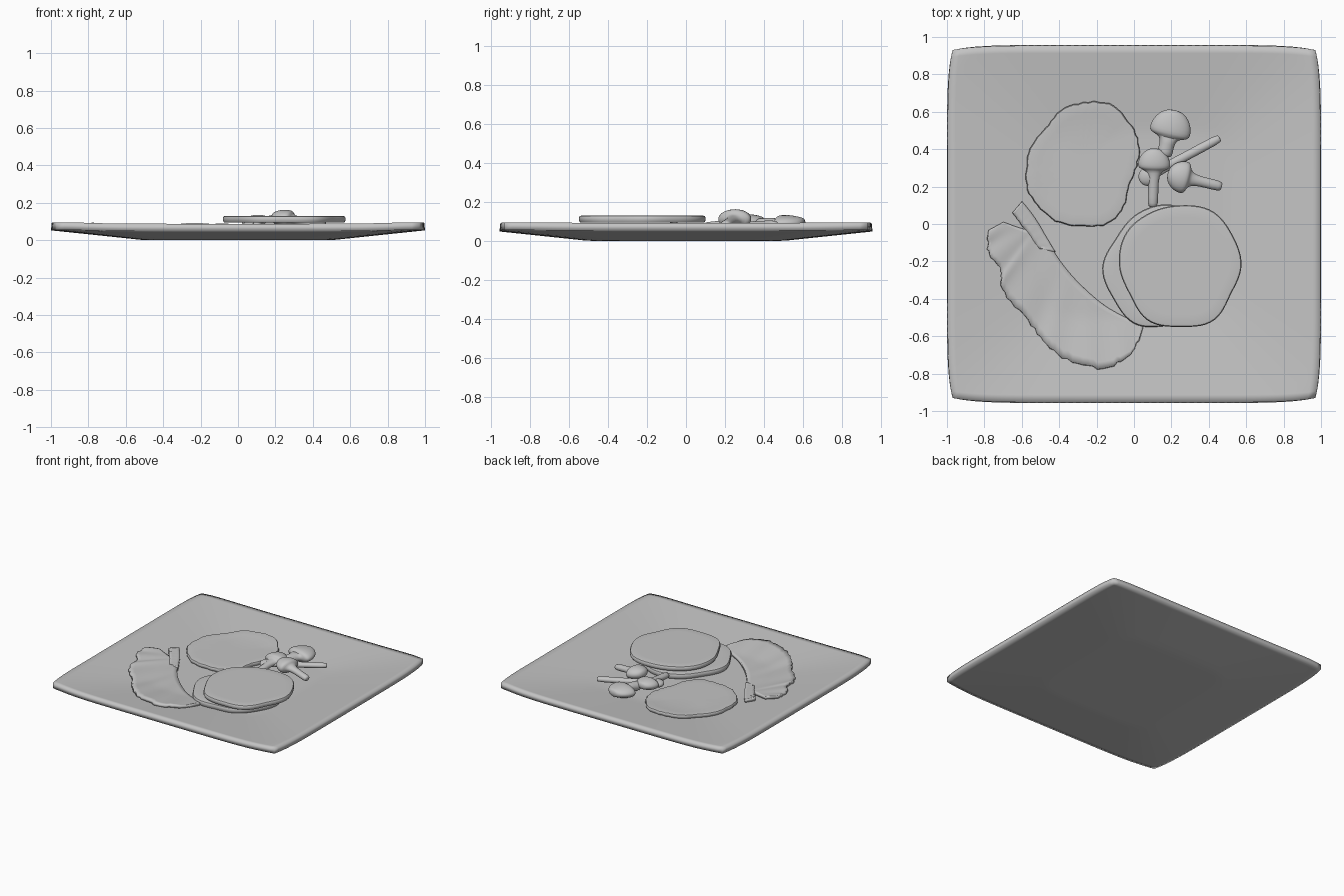
import bpy, bmesh, math, random
from mathutils import Vector

random.seed(4)
cube = bpy.data.objects.get("Cube")
if cube:
    bpy.data.objects.remove(cube, do_unlink=True)

grey = bpy.data.materials.new("plain grey")
grey.use_nodes = True
shade = (0.55, 0.55, 0.55, 1)
grey.diffuse_color = shade
grey.node_tree.nodes["Principled BSDF"].inputs["Base Color"].default_value = shade

PLATE_THICKNESS = 0.04


def plate_bottom(x, y):
    """Underside height: a flat middle with a sloping rim."""
    distance = (abs(x) ** 6 + abs(y) ** 6) ** (1 / 6)
    return min(0.055, 0.105 * max(0, distance - 0.5))


def plate_top(x, y):
    return plate_bottom(x, y) + PLATE_THICKNESS


def finish(name, bm, angle=40):
    bmesh.ops.recalc_face_normals(bm, faces=bm.faces)
    mesh = bpy.data.meshes.new(name)
    bm.to_mesh(mesh)
    bm.free()
    mesh.materials.append(grey)
    obj = bpy.data.objects.new(name, mesh)
    bpy.context.collection.objects.link(obj)
    bpy.ops.object.select_all(action='DESELECT')
    obj.select_set(True)
    bpy.context.view_layer.objects.active = obj
    bpy.ops.object.shade_smooth_by_angle(angle=math.radians(angle))
    return obj


def skin(bm, rows, closed):
    """Join neighbouring rows of vertices with quads."""
    for lower, upper in zip(rows, rows[1:]):
        count = len(lower)
        for i in range(count if closed else count - 1):
            j = (i + 1) % count
            bm.faces.new((lower[i], lower[j], upper[j], upper[i]))


def spline(points, t, closed=False):
    """Smooth curve through points, t running from zero to one."""
    n = len(points)
    s = t * (n if closed else n - 1)
    i = int(s) if closed else min(int(s), n - 2)
    f = s - i

    def pick(k):
        return Vector(points[k % n if closed else max(0, min(n - 1, k))])

    a, b, c, d = (pick(i + k) for k in (-1, 0, 1, 2))
    return (b * 2 + (c - a) * f + (a * 2 - b * 5 + c * 4 - d) * f ** 2
            + (b * 3 - a - c * 3 + d) * f ** 3) / 2


def disc(name, centre, radii, height, ground, ragged=0.0, steps=80):
    """Uneven round slab with softened rims; ground gives its base height."""
    bm = bmesh.new()
    outline = []
    for i in range(steps):
        turn = i / steps
        radius = spline([(r, 0) for r in radii], turn, True).x
        radius += random.uniform(-ragged, ragged)
        angle = turn * math.tau
        outline.append(Vector((math.cos(angle), math.sin(angle))) * radius)
    profile = [(0.1, 0), (0.5, 0), (0.98, 0), (1, 0.3), (1, 0.7), (0.985, 0.93),
               (0.95, 1), (0.8, 1), (0.5, 1), (0.1, 1)]
    rows = []
    for scale, level in profile:
        row = []
        for p in outline:
            x, y = centre[0] + p.x * scale, centre[1] + p.y * scale
            row.append(bm.verts.new((x, y, ground(x, y) + level * height)))
        rows.append(row)
    skin(bm, rows, True)
    bm.faces.new(rows[0])
    bm.faces.new(rows[-1])
    return finish(name, bm)


def strip(name, inner, outer, height, ragged, steps=60, across=10):
    """Thin slice laid on the plate between two edge curves."""
    bm = bmesh.new()
    rows = []
    for i in range(steps + 1):
        t = i / steps
        a, b = spline(inner, t), spline(outer, t)
        b += (b - a).normalized() * random.uniform(-ragged, ragged)
        row = []
        for j in range(across + 1):
            f = j / across
            p = a.lerp(b, f)
            ripple = 0.003 * f * math.sin(t * 45)
            row.append(bm.verts.new((p.x, p.y, plate_top(p.x, p.y) + ripple)))
        rows.append(row)
    skin(bm, rows, False)
    obj = finish(name, bm)
    if obj.data.polygons[0].normal.z < 0:
        obj.data.flip_normals()
    mod = obj.modifiers.new("thickness", 'SOLIDIFY')
    mod.thickness = height
    mod.offset = 1
    return obj


def mushroom(name, foot, tip, cap, stem, flat):
    """Lathe a stem and domed cap along the line from foot to tip."""
    foot, tip = Vector(foot), Vector(tip)
    axis = (tip - foot).normalized()
    side = axis.cross(Vector((0, 0, 1))).normalized()
    up = side.cross(axis)
    length = (tip - foot).length
    rim = length - cap * 1.3
    profile = [(stem * 0.6, 0), (stem * 1.1, 0.01), (stem, rim * 0.5),
               (stem * 1.1, rim * 0.85), (cap * 0.55, rim), (cap * 0.92, rim + cap * 0.08),
               (cap, rim + cap * 0.3), (cap * 0.92, rim + cap * 0.7),
               (cap * 0.65, rim + cap * 1.1), (cap * 0.25, length)]
    bm = bmesh.new()
    rows = []
    for radius, along in profile:
        row = []
        squash = flat if radius > stem * 1.2 else 0.85
        for k in range(16):
            angle = k / 16 * math.tau
            offset = side * math.cos(angle) + up * math.sin(angle) * squash
            row.append(bm.verts.new(foot + axis * along + offset * radius))
        rows.append(row)
    skin(bm, rows, True)
    bm.faces.new(rows[0])
    bm.faces.new(rows[-1])
    obj = finish(name, bm, 80)
    obj.modifiers.new("smoothing", 'SUBSURF').levels = 1
    return obj


# Square plate with clipped corners and a raised rim
bm = bmesh.new()
cells = 48
rows = []
for j in range(cells + 1):
    v = 2 * j / cells - 1
    row = []
    for i in range(cells + 1):
        u = 2 * i / cells - 1
        x = u * (1 - 0.03 * abs(v) ** 8)
        y = v * (0.957 - 0.027 * abs(u) ** 8)
        row.append(bm.verts.new((x, y, plate_bottom(x, y))))
    rows.append(row)
skin(bm, rows, False)
plate = finish("plate", bm)
if plate.data.polygons[0].normal.z < 0:
    plate.data.flip_normals()
solid = plate.modifiers.new("thickness", 'SOLIDIFY')
solid.thickness = PLATE_THICKNESS
solid.offset = 1

# Two stacked round cakes
cake = [.325, .32, .335, .32, .325, .34, .33, .315, .345, .33, .345, .31]
disc("lower_cake", (0.175, -0.235), cake[2:] + cake[:2], 0.04, lambda x, y: 0.045)
disc("upper_cake", (0.25, -0.22), cake, 0.036, lambda x, y: 0.094)

# Flat egg
egg = [.285, .32, .34, .36, .34, .32, .285, .3, .305, .325, .325, .33, .32, .335, .305, .265]
disc("egg", (-0.27, 0.31), egg, 0.03, plate_top, 0.004)

# Ragged slice and its small end piece
strip("slice",
      [(-.7, .01), (-.58, -.03), (-.5, -.04), (-.4, -.19), (-.3, -.31), (-.15, -.44), (.05, -.55)],
      [(-.78, -.04), (-.78, -.14), (-.71, -.25), (-.7, -.36), (-.55, -.54), (-.42, -.69),
       (-.22, -.77), (-.06, -.73), (.03, -.62)], 0.022, 0.009)
strip("slice_end", [(-.6, .12), (-.53, .03), (-.42, -.15)],
      [(-.65, .06), (-.59, -.02), (-.5, -.14)], 0.025, 0.003, 16, 4)

# Mushrooms
mushroom("back_mushroom", (.16, .36, .08), (.22, .61, .092), .115, .04, .42)
mushroom("front_mushroom", (.1, .09, .072), (.11, .405, .1), .09, .027, .5)
mushroom("side_mushroom", (.47, .2, .08), (.18, .27, .125), .09, .027, .58)
mushroom("under_mushroom", (.46, .46, .085), (.03, .23, .075), .055, .024, .55)
